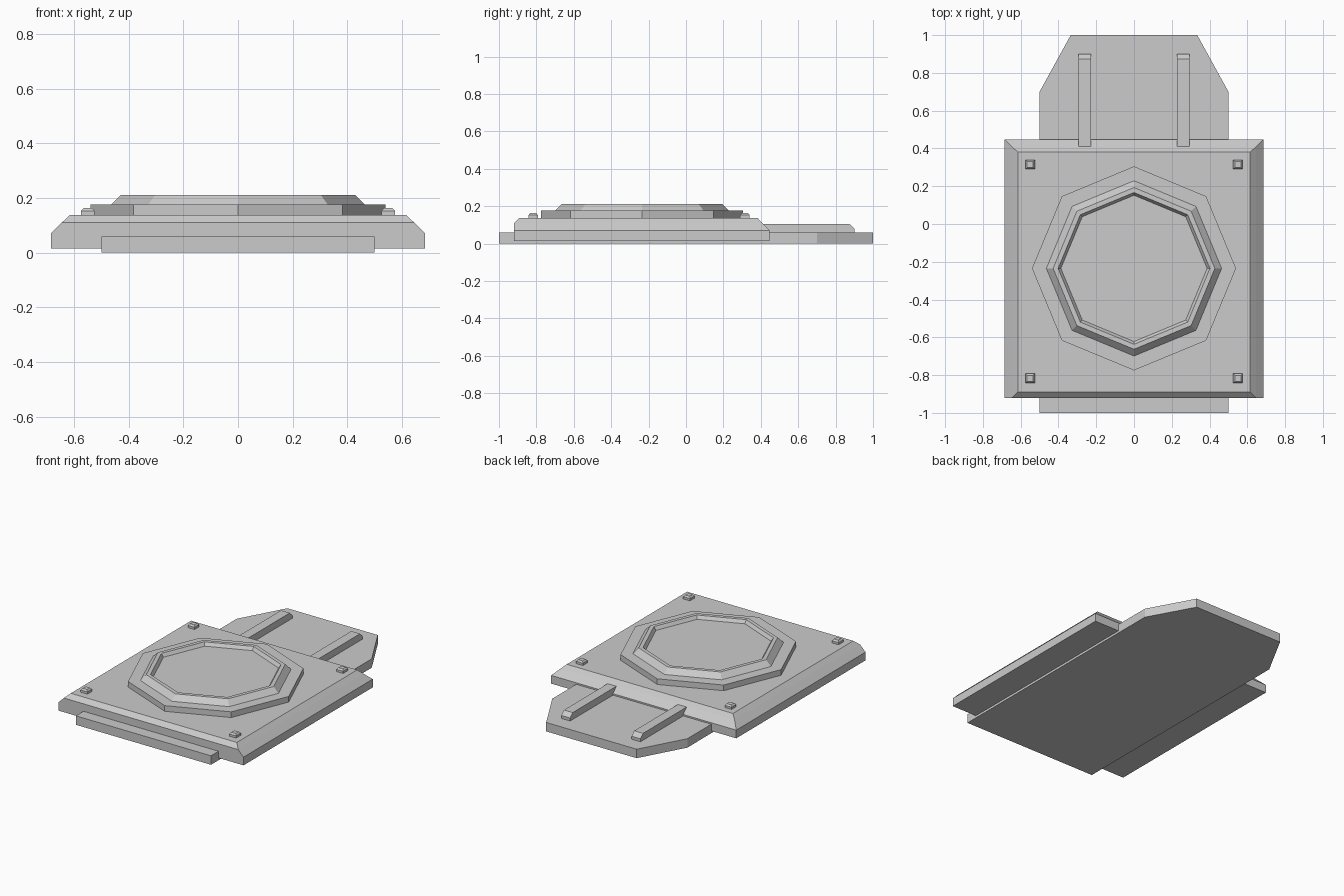
import bpy, bmesh
from math import cos, sin, tau

if "Cube" in bpy.data.objects:
    bpy.data.objects.remove(bpy.data.objects["Cube"])


def make_object(name, rings):
    """Skin a stack of equal-length point rings and cap both ends."""
    bm = bmesh.new()
    loops = [[bm.verts.new(p) for p in ring] for ring in rings]
    n = len(loops[0])
    for a, b in zip(loops, loops[1:]):
        for i in range(n):
            j = (i + 1) % n
            bm.faces.new((a[i], a[j], b[j], b[i]))
    bm.faces.new(loops[0][::-1])
    bm.faces.new(loops[-1])
    bmesh.ops.recalc_face_normals(bm, faces=bm.faces)
    mesh = bpy.data.meshes.new(name)
    bm.to_mesh(mesh)
    bm.free()
    obj = bpy.data.objects.new(name, mesh)
    bpy.context.collection.objects.link(obj)
    return obj


def rect(x0, x1, y0, y1, z0, z1=None):
    """Rectangle ring; z1 is the height of the back edge."""
    z1 = z0 if z1 is None else z1
    return [(x0, y0, z0), (x1, y0, z0), (x1, y1, z1), (x0, y1, z1)]


def octagon(r, z, cy=-0.235):
    return [(r * cos(i * tau / 8), cy + r * sin(i * tau / 8), z) for i in range(8)]


# Long base plate with a tapered rear tongue
outline = [(-0.5, -1), (0.5, -1), (0.5, 0.7), (0.335, 1), (-0.335, 1), (-0.5, 0.7)]
make_object("base_plate", [[(x, y, z) for x, y in outline] for z in (0, 0.06)])

# Main slab: the front bevel starts higher than the side and back bevels
make_object("main_slab", [
    rect(-0.685, 0.685, -0.92, 0.447, 0.015),
    rect(-0.685, 0.685, -0.92, 0.447, 0.07),
    rect(-0.645, 0.645, -0.92, 0.407, 0.11),
    rect(-0.615, 0.615, -0.89, 0.382, 0.138),
])

# Octagonal step, bevelled rim and sunken centre
make_object("octagon_hatch", [
    octagon(0.54, 0.13), octagon(0.54, 0.176), octagon(0.464, 0.176),
    octagon(0.428, 0.212), octagon(0.402, 0.212), octagon(0.387, 0.19),
])

# Ribs on the tongue, with sloped rear ends
for side, sx in (("left", -1), ("right", 1)):
    x0, x1 = sx * 0.26 - 0.0325, sx * 0.26 + 0.0325
    make_object(f"rib_{side}", [
        rect(x0, x1, 0.38, 0.9, 0.05),
        rect(x0, x1, 0.38, 0.9, 0.08),
        rect(x0, x1, 0.38, 0.873, 0.106),
    ])
    # Corner studs
    for end, y in (("front", -0.817), ("back", 0.315)):
        x = sx * 0.55
        make_object(f"stud_{end}_{side}", [
            rect(x - s, x + s, y - s, y + s, z)
            for s, z in ((0.025, 0.13), (0.025, 0.153), (0.016, 0.163))
        ])
